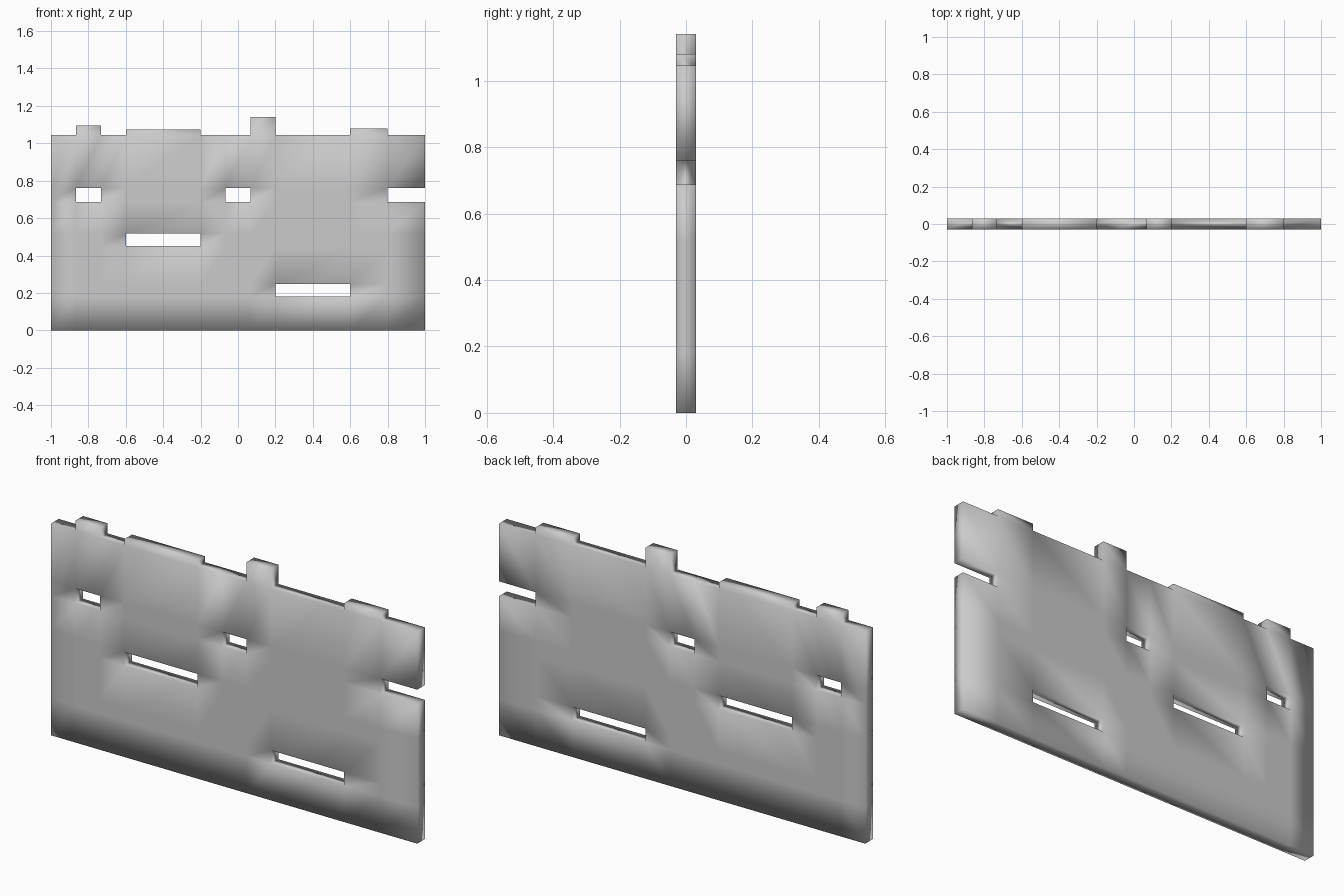
import bpy, bmesh

if "Cube" in bpy.data.objects:
    bpy.data.objects.remove(bpy.data.objects["Cube"])

# Panel layout: column and row break lines, openings and raised top tabs
xs = [-1, -0.867, -0.733, -0.6, -0.2, -0.067, 0.067, 0.2, 0.6, 0.8, 1]
zs = [0, 0.18, 0.247, 0.45, 0.517, 0.687, 0.76, 1.045]
THICKNESS = 0.06
openings = {(1, 5), (5, 5), (9, 5), (3, 3), (7, 1)}   # (column, row)
tabs = {1: 1.095, 3: 1.075, 6: 1.14, 8: 1.08}         # column: top height

bm = bmesh.new()


def add_cell(x0, x1, z0, z1):
    bm.faces.new([bm.verts.new((x, 0, z))
                  for x, z in ((x0, z0), (x1, z0), (x1, z1), (x0, z1))])


# Wall face, skipping the openings
for c in range(len(xs) - 1):
    for r in range(len(zs) - 1):
        if (c, r) not in openings:
            add_cell(xs[c], xs[c + 1], zs[r], zs[r + 1])

# Raised tabs along the top edge
for c, top in tabs.items():
    add_cell(xs[c], xs[c + 1], zs[-1], top)

bmesh.ops.remove_doubles(bm, verts=bm.verts, dist=0.0005)
for f in bm.faces:
    f.smooth = True

mesh = bpy.data.meshes.new("wall_panel")
bm.to_mesh(mesh)
bm.free()
wall = bpy.data.objects.new("wall_panel", mesh)
bpy.context.collection.objects.link(wall)

# Thickness, with continuous smooth shading over the edges
solid = wall.modifiers.new("thickness", 'SOLIDIFY')
solid.thickness = THICKNESS
solid.offset = 0
